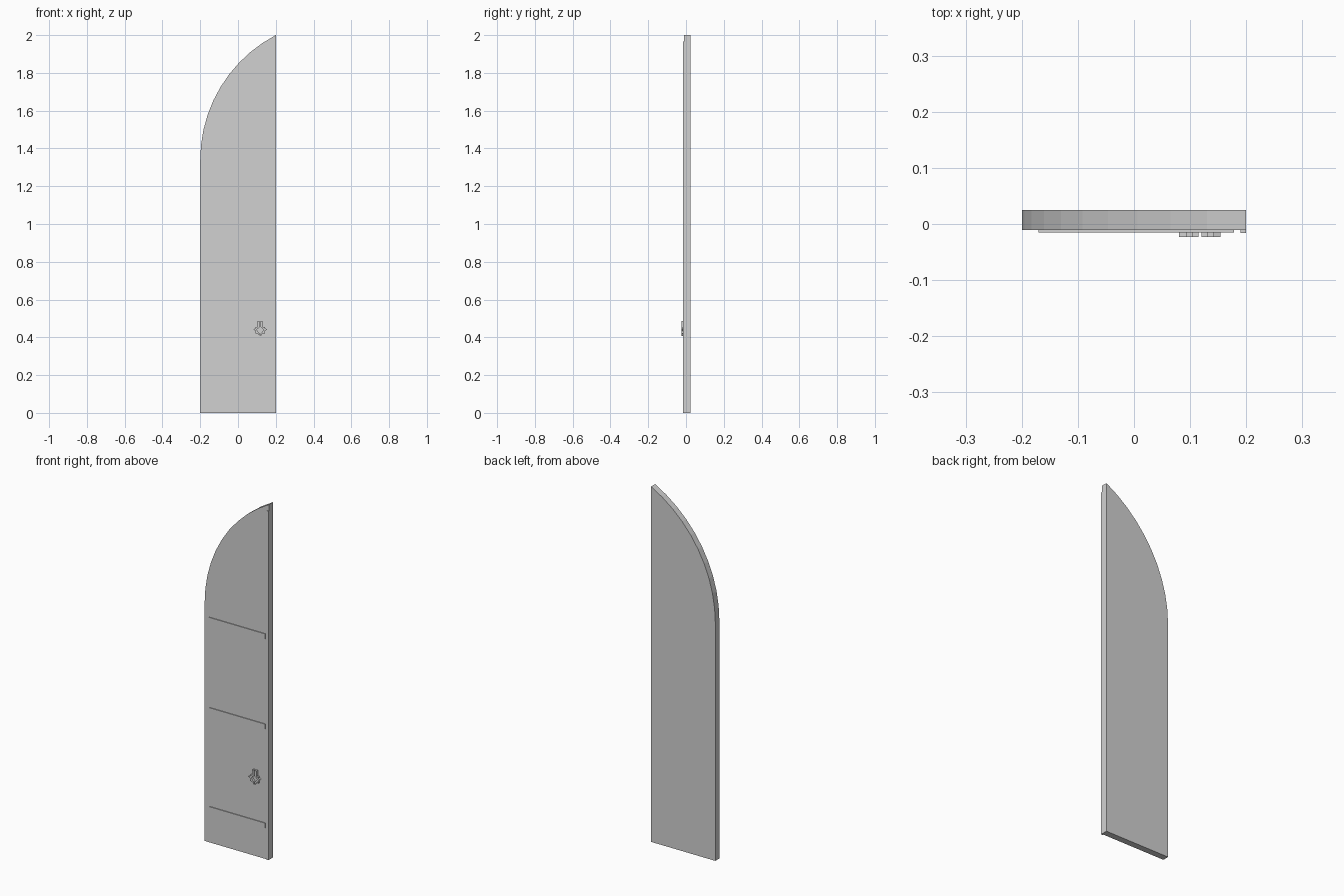
import bpy, bmesh, math

cube = bpy.data.objects.get("Cube")
if cube:
    bpy.data.objects.remove(cube, do_unlink=True)

grey = bpy.data.materials.new("plain grey")
grey.use_nodes = True
colour = (0.64, 0.64, 0.64, 1)
grey.diffuse_color = colour
for node in grey.node_tree.nodes:
    if node.type == 'BSDF_PRINCIPLED':
        node.inputs["Base Color"].default_value = colour


def slab(name, outline, front, back):
    """Extrude an (x, z) outline from y = front to y = back."""
    bm = bmesh.new()
    face = bm.faces.new([bm.verts.new((x, front, z)) for x, z in outline])
    side = bmesh.ops.extrude_face_region(bm, geom=[face])["geom"]
    moved = [v for v in side if isinstance(v, bmesh.types.BMVert)]
    bmesh.ops.translate(bm, verts=moved, vec=(0, back - front, 0))
    bmesh.ops.recalc_face_normals(bm, faces=bm.faces)
    mesh = bpy.data.meshes.new(name)
    bm.to_mesh(mesh)
    bm.free()
    mesh.materials.append(grey)
    obj = bpy.data.objects.new(name, mesh)
    bpy.context.collection.objects.link(obj)
    return obj


def box(x0, x1, z0, z1):
    return [(x0, z0), (x1, z0), (x1, z1), (x0, z1)]


FACE = -0.011   # front of the door leaf
BACK = 0.025

# Door leaf: straight sides, half of a pointed arch on top
spring, radius, steps = 1.34, 0.7445, 10
sweep = math.acos((radius - 0.4) / radius)
arch = [(-0.2 + radius * (1 - math.cos(sweep * i / steps)),
         spring + radius * math.sin(sweep * i / steps)) for i in range(steps + 1)]
slab("door_leaf", [(0.2, 0), (-0.2, 0)] + arch, FACE, BACK)

# Raised strip along the meeting edge
slab("edge_strip", box(0.19, 0.2, 0, 1.965), -0.016, FACE)

# Hinge straps
for label, z in (("lower", 0.188), ("middle", 0.745), ("upper", 1.253)):
    slab(label + "_strap", box(-0.17, 0.178, z - 0.015, z + 0.015), -0.0155, FACE)

# Ring handle with its mount, in two mirrored halves
half = [(0.0025, 0.487), (0.0135, 0.487), (0.0135, 0.455), (0.025, 0.455),
        (0.025, 0.447), (0.037, 0.443), (0.025, 0.434), (0.025, 0.42),
        (0.013, 0.42), (0.0025, 0.407), (0.0025, 0.42), (0.011, 0.43),
        (0.018, 0.441), (0.0025, 0.455)]
for label, s in (("left", 1), ("right", -1)):
    slab(label + "_handle_half", [(0.1175 + s * x, z) for x, z in half], -0.0235, FACE)
